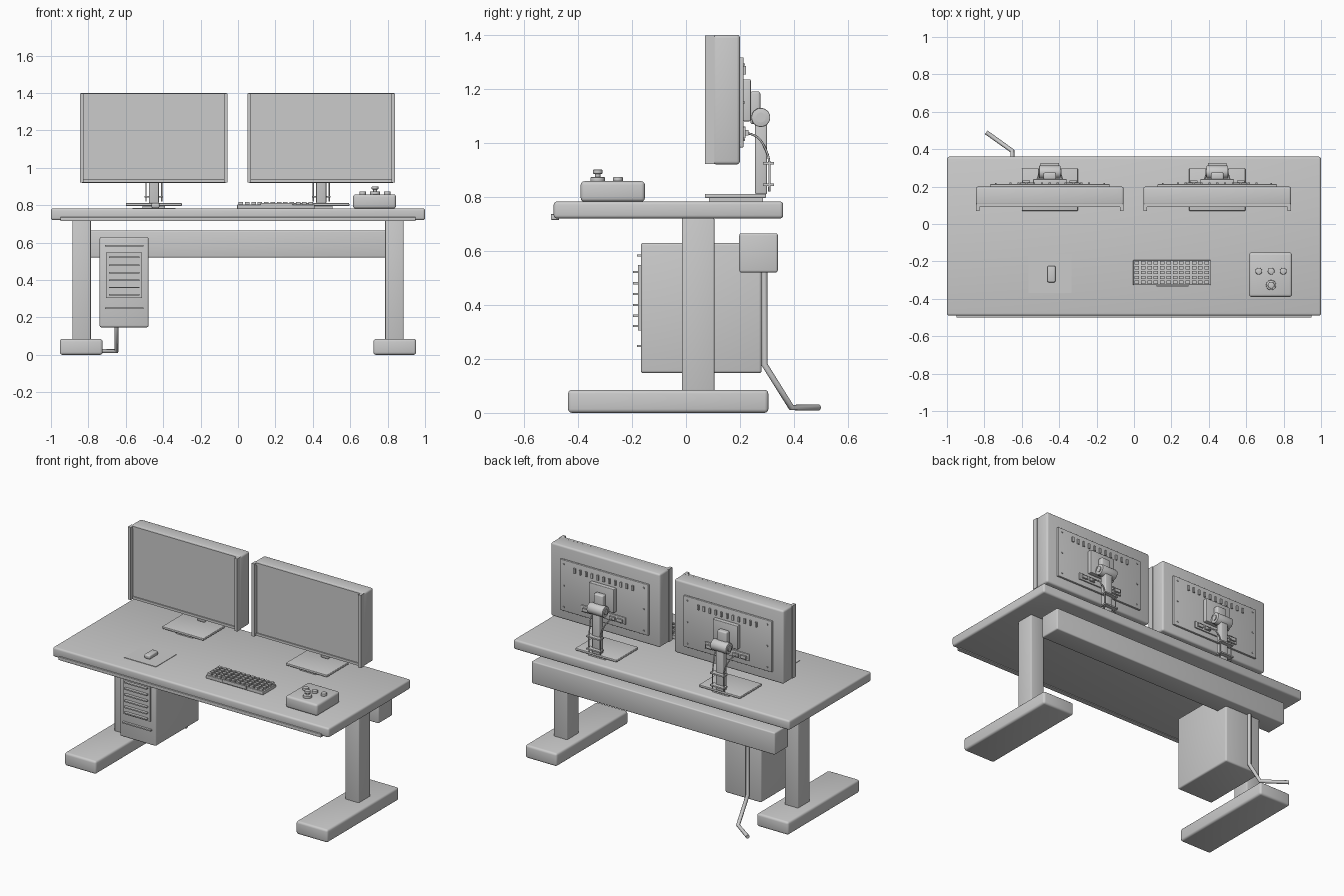
import bpy, bmesh, math
from mathutils import Matrix, Vector

if "Cube" in bpy.data.objects:
    bpy.data.objects.remove(bpy.data.objects["Cube"])

grey = bpy.data.materials.new("light_grey")
grey.diffuse_color = (0.6, 0.6, 0.6, 1)
grey.use_nodes = True
grey.node_tree.nodes["Principled BSDF"].inputs["Base Color"].default_value = grey.diffuse_color


def finish(name, bm):
    me = bpy.data.meshes.new(name)
    bm.to_mesh(me)
    bm.free()
    ob = bpy.data.objects.new(name, me)
    bpy.context.collection.objects.link(ob)
    me.materials.append(grey)
    bpy.ops.object.select_all(action='DESELECT')
    ob.select_set(True)
    bpy.context.view_layer.objects.active = ob
    bpy.ops.object.shade_smooth_by_angle(angle=math.radians(35))
    return ob


def add_box(bm, x, y, z):
    size = Vector((x[1] - x[0], y[1] - y[0], z[1] - z[0]))
    mid = Vector((sum(x) / 2, sum(y) / 2, sum(z) / 2))
    bmesh.ops.create_cube(bm, size=1, matrix=Matrix.Translation(mid) @ Matrix.Diagonal((*size, 1)))


def box(name, x, y, z, bevel=0.0):
    bm = bmesh.new()
    add_box(bm, x, y, z)
    if bevel:
        bmesh.ops.bevel(bm, geom=bm.edges[:], offset=bevel, segments=3, profile=0.5, affect='EDGES')
    return finish(name, bm)


def boxes(name, parts):
    bm = bmesh.new()
    for p in parts:
        add_box(bm, *p)
    return finish(name, bm)


def cylinder(name, center, radius, depth, axis='Z', bevel=0.0):
    bm = bmesh.new()
    rot = Matrix.Rotation(math.pi / 2, 4, 'Y') if axis == 'X' else Matrix()
    bmesh.ops.create_cone(bm, cap_ends=True, segments=32, radius1=radius, radius2=radius,
                          depth=depth, matrix=Matrix.Translation(center) @ rot)
    if bevel:
        rims = [e for e in bm.edges if any(len(f.verts) > 4 for f in e.link_faces)]
        bmesh.ops.bevel(bm, geom=rims, offset=bevel, segments=2, profile=0.5, affect='EDGES')
    return finish(name, bm)


def tube(name, points, radius, kind='POLY'):
    cu = bpy.data.curves.new(name, 'CURVE')
    cu.dimensions = '3D'
    cu.bevel_depth = radius
    cu.bevel_resolution = 3
    cu.use_fill_caps = True
    sp = cu.splines.new(kind)
    sp.points.add(len(points) - 1)
    for p, co in zip(sp.points, points):
        p.co = (*co, 1)
    if kind == 'NURBS':
        sp.use_endpoint_u = True
        sp.order_u = 3
    cu.materials.append(grey)
    ob = bpy.data.objects.new(name, cu)
    bpy.context.collection.objects.link(ob)


# Desk top, front lip and rear beam
box("desk_top", (-1, 1), (-0.49, 0.36), (0.72, 0.783), 0.012)
box("front_lip", (-0.95, 0.95), (-0.5, -0.47), (0.715, 0.736), 0.002)
box("rear_beam", (-0.88, 0.88), (0.197, 0.34), (0.52, 0.665), 0.008)

# Legs and feet
for side, s in (("left", -1), ("right", 1)):
    box(side + "_leg", sorted((s * 0.787, s * 0.885)), (-0.015, 0.105), (0.08, 0.722), 0.006)
    box(side + "_foot", sorted((s * 0.724, s * 0.953)), (-0.437, 0.305), (0, 0.085), 0.014)

# Computer tower with front grille
box("computer_tower", (-0.74, -0.478), (-0.167, 0.28), (0.147, 0.63), 0.01)
box("tower_front_panel", (-0.706, -0.512), (-0.178, -0.165), (0.305, 0.547))
grille = [((-0.69, -0.526), (-0.197, -0.178), (z - 0.004, z + 0.004))
          for z in (0.522, 0.48, 0.44, 0.4, 0.36, 0.322)]
grille += [((-0.712, -0.506), (-0.182, -0.166), (z - 0.004, z + 0.004)) for z in (0.583, 0.248)]
boxes("tower_grille", grille)

# Height crank
tube("crank", [(-0.65, 0.29, 0.53), (-0.65, 0.29, 0.18), (-0.65, 0.39, 0.02), (-0.79, 0.49, 0.02)], 0.012)


def monitor(side, c):
    n = side + "_monitor_"

    def span(h):
        return (c - h, c + h)

    # Body, screen and bezel
    box(n + "body", span(0.395), (0.1, 0.2), (0.92, 1.4), 0.012)
    box(n + "screen", span(0.375), (0.094, 0.102), (0.94, 1.38))
    boxes(n + "bezel", [((c - 0.395, c - 0.376), (0.07, 0.106), (0.922, 1.398)),
                        ((c + 0.376, c + 0.395), (0.07, 0.106), (0.922, 1.398)),
                        (span(0.376), (0.09, 0.106), (1.382, 1.398)),
                        (span(0.376), (0.09, 0.106), (0.922, 0.938))])
    # Rear panel with vents, screws and ports
    box(n + "rear_panel", span(0.32), (0.198, 0.213), (0.983, 1.317), 0.004)
    boxes(n + "vents", [((c + i * 0.042 - 0.006, c + i * 0.042 + 0.006), (0.21, 0.222), (1.253, 1.285))
                        for i in range(-5, 6)])
    boxes(n + "screws", [((c + x - 0.004, c + x + 0.004), (0.21, 0.218), (z - 0.004, z + 0.004))
                         for x in (-0.29, 0.29) for z in (1.01, 1.15, 1.29)])
    box(n + "port_strip", span(0.16), (0.21, 0.221), (1.017, 1.06), 0.002)
    boxes(n + "ports", [((c + x - 0.02, c + x + 0.02), (0.22, 0.232), (1.028, 1.048))
                        for x in (-0.125, -0.07, 0.07, 0.125)])
    # Mount, hinge and stand
    box(n + "mount_plate", span(0.09), (0.21, 0.24), (1.08, 1.235), 0.004)
    box(n + "mount_block", span(0.034), (0.238, 0.275), (1.07, 1.19), 0.008)
    cylinder(n + "hinge", (c, 0.277, 1.094), 0.035, 0.115, 'X', 0.004)
    cylinder(n + "hinge_cap", (c, 0.277, 1.094), 0.018, 0.125, 'X')
    box(n + "neck", span(0.027), (0.256, 0.3), (0.81, 1.08), 0.006)
    box(n + "base", span(0.15), (0.07, 0.297), (0.796, 0.811), 0.004)
    box(n + "base_pad", span(0.06), (0.085, 0.285), (0.782, 0.798))
    # Cable clips and cables
    boxes(n + "cable_clips", [(span(0.05), (0.285, 0.325), (z, z + 0.009)) for z in (0.84, 0.92)])
    for s in (-1, 1):
        tube(n + ("cable_a" if s < 0 else "cable_b"),
             [(c + s * 0.07, 0.228, 1.035), (c + s * 0.06, 0.265, 1.03), (c + s * 0.042, 0.3, 0.97),
              (c + s * 0.042, 0.312, 0.92), (c + s * 0.042, 0.308, 0.82)], 0.004, 'NURBS')


monitor("left", -0.45)
monitor("right", 0.445)

# Mouse and mat
box("mouse_mat", (-0.565, -0.335), (-0.37, -0.16), (0.781, 0.786))
box("mouse", (-0.463, -0.42), (-0.312, -0.224), (0.785, 0.812), 0.008)

# Keyboard
box("keyboard_base", (-0.005, 0.41), (-0.326, -0.193), (0.782, 0.803), 0.003)
keys = []
for r in range(5):
    y = -0.312 + r * 0.0262
    for k in range(12):
        x = 0.0155 + k * 0.034
        keys.append(((x - 0.012, x + 0.012), (y - 0.009, y + 0.009), (0.8, 0.818)))
keys.append(((0.12, 0.292), (-0.334, -0.325), (0.79, 0.812)))
boxes("keyboard_keys", keys)

# Control box with knobs and stick
box("control_box", (0.615, 0.845), (-0.39, -0.152), (0.782, 0.858), 0.014)
for i, x in enumerate((0.667, 0.733, 0.798)):
    cylinder("knob_%d" % (i + 1), (x, -0.252, 0.864), 0.018, 0.02, bevel=0.003)
cylinder("stick_collar", (0.733, -0.327, 0.864), 0.027, 0.018, bevel=0.003)
cylinder("stick_shaft", (0.733, -0.327, 0.878), 0.01, 0.02)
cylinder("stick_cap", (0.733, -0.327, 0.893), 0.018, 0.016, bevel=0.003)
